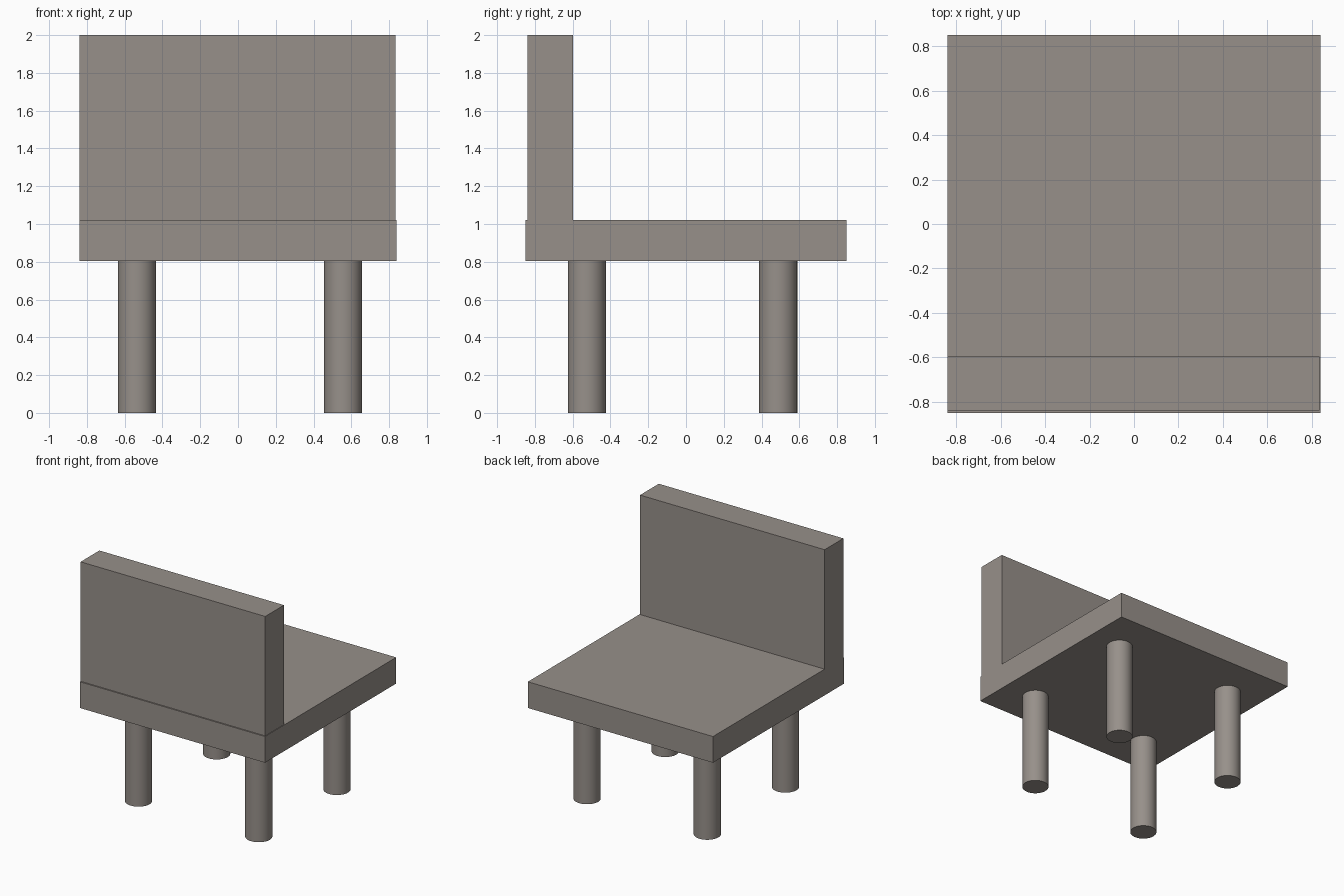
import bpy

if "Cube" in bpy.data.objects:
    bpy.data.objects.remove(bpy.data.objects["Cube"])

mat = bpy.data.materials.new("warm grey")
mat.diffuse_color = (0.31, 0.28, 0.255, 1.0)
mat.use_nodes = True
mat.node_tree.nodes["Principled BSDF"].inputs["Base Color"].default_value = mat.diffuse_color


def box(name, lo, hi):
    """Box between two opposite corners."""
    centre = [(a + b) / 2 for a, b in zip(lo, hi)]
    bpy.ops.mesh.primitive_cube_add(size=1, location=centre)
    ob = bpy.context.object
    ob.name = name
    ob.scale = [b - a for a, b in zip(lo, hi)]
    bpy.ops.object.transform_apply(location=False, rotation=False, scale=True)
    ob.data.materials.append(mat)


def leg(name, x, y):
    """Round leg from the floor to the underside of the seat."""
    bpy.ops.mesh.primitive_cylinder_add(vertices=48, radius=0.101, depth=0.805,
                                        location=(x, y, 0.4025))
    ob = bpy.context.object
    ob.name = name
    bpy.ops.object.shade_smooth_by_angle()
    ob.data.materials.append(mat)


# Seat slab and upright back panel
box("seat", (-0.84, -0.85, 0.805), (0.84, 0.85, 1.02))
box("backrest", (-0.84, -0.84, 1.02), (0.835, -0.597, 2.0))

# Four legs, set slightly off centre under the seat
for side, x in (("left", -0.535), ("right", 0.556)):
    for end, y in (("front", -0.525), ("back", 0.488)):
        leg(f"{end}_{side}_leg", x, y)
